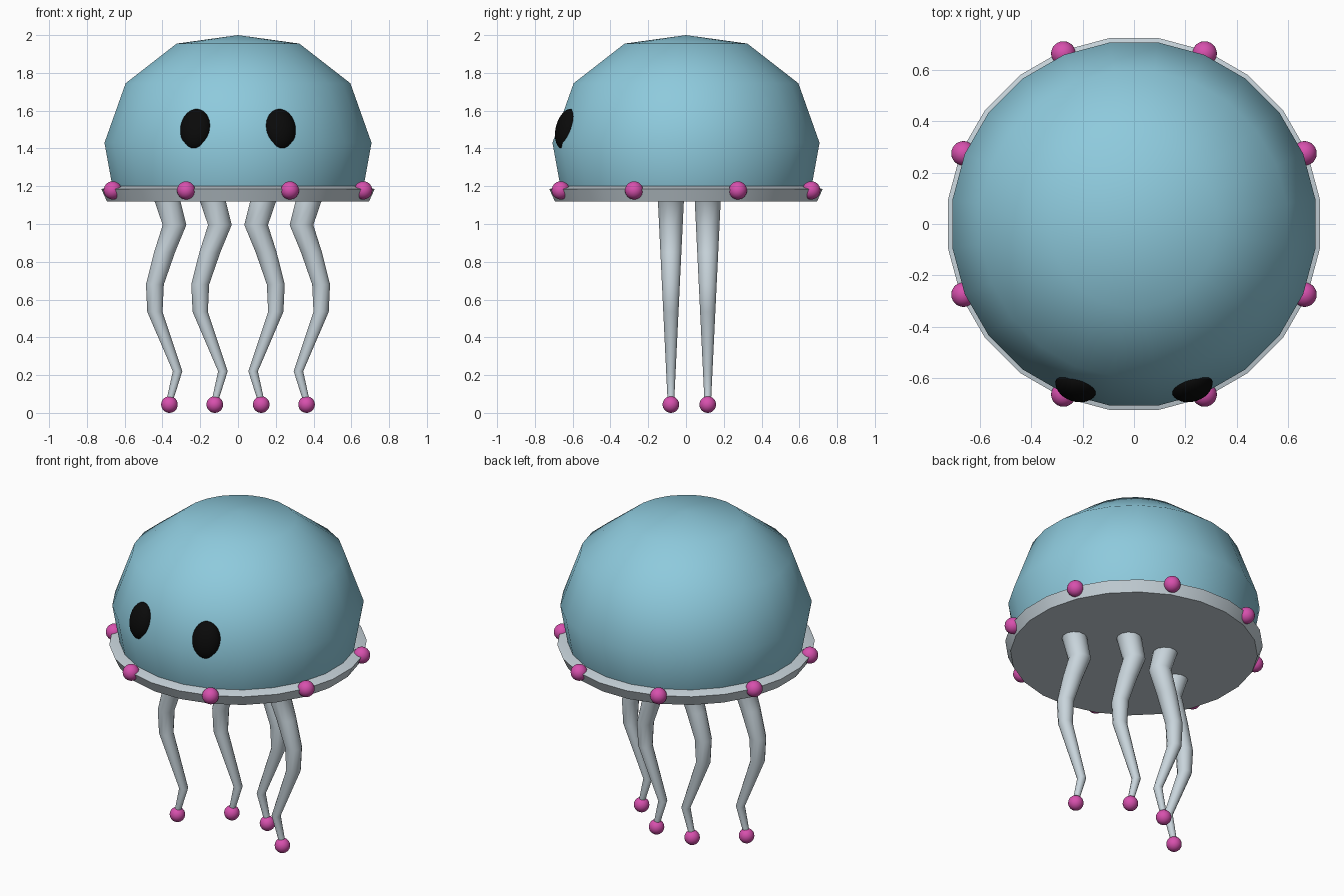
import bpy, bmesh, math
from mathutils import Matrix, Vector

if "Cube" in bpy.data.objects:
    bpy.data.objects.remove(bpy.data.objects["Cube"])


def material(name, rgb):
    m = bpy.data.materials.new(name)
    m.diffuse_color = (*rgb, 1)
    m.use_nodes = True
    m.node_tree.nodes["Principled BSDF"].inputs["Base Color"].default_value = m.diffuse_color
    return m


BLUE = material("sea blue", (0.27, 0.59, 0.72))
GREY = material("pale grey", (0.58, 0.66, 0.71))
PINK = material("pink", (0.68, 0.08, 0.42))
BLACK = material("black", (0.003, 0.003, 0.003))


def finish(name, bm, mat, angle=40):
    bmesh.ops.recalc_face_normals(bm, faces=bm.faces)
    me = bpy.data.meshes.new(name)
    bm.to_mesh(me)
    bm.free()
    ob = bpy.data.objects.new(name, me)
    bpy.context.collection.objects.link(ob)
    me.materials.append(mat)
    bpy.ops.object.select_all(action='DESELECT')
    ob.select_set(True)
    bpy.context.view_layer.objects.active = ob
    bpy.ops.object.shade_smooth_by_angle(angle=math.radians(angle))
    return ob


def loft(name, rings, sides, mat, turn=0.0, apex=None, angle=40):
    """Skin horizontal rings given as (centre, radius), with closed ends."""
    bm = bmesh.new()
    loops = []
    for c, r in rings:
        loops.append([bm.verts.new(Vector(c) + Vector((
            r * math.cos(turn + math.tau * i / sides),
            r * math.sin(turn + math.tau * i / sides), 0)))
            for i in range(sides)])
    for a, b in zip(loops, loops[1:]):
        for i in range(sides):
            j = (i + 1) % sides
            bm.faces.new((a[i], a[j], b[j], b[i]))
    bm.faces.new(loops[0])
    if apex:
        tip = bm.verts.new(apex)
        for i in range(sides):
            bm.faces.new((loops[-1][i], loops[-1][(i + 1) % sides], tip))
    else:
        bm.faces.new(loops[-1])
    return finish(name, bm, mat, angle)


def ball(name, centre, radii, mat, rot=Matrix.Identity(4)):
    bm = bmesh.new()
    bmesh.ops.create_uvsphere(bm, u_segments=24, v_segments=14, radius=1)
    m = Matrix.Translation(centre) @ rot @ Matrix.Diagonal((*radii, 1))
    bmesh.ops.transform(bm, matrix=m, verts=bm.verts)
    return finish(name, bm, mat)


HALF = math.radians(7.5)

# Bell-shaped head
dome = [(0.655, 1.15), (0.671, 1.20), (0.713, 1.43), (0.600, 1.745), (0.328, 1.955)]
loft("dome", [((0, 0, z), r) for r, z in dome], 24, BLUE, HALF, (0, 0, 2.0))

# Flared rim with a flat underside
rim = [(0.70, 1.12), (0.73, 1.185), (0.655, 1.205)]
loft("rim", [((0, 0, z), r) for r, z in rim], 24, GREY, HALF)

# Beads around the rim
for i in range(8):
    a = math.radians(22.5 + 45 * i)
    ball(f"rim_bead_{i + 1}", (0.718 * math.cos(a), 0.718 * math.sin(a), 1.178),
         (0.048,) * 3, PINK)

# Eyes, tilted to follow the dome
for side, s in (("left", -1), ("right", 1)):
    rot = (Matrix.Rotation(s * math.radians(18), 4, 'Z')
           @ Matrix.Rotation(math.radians(-14), 4, 'X'))
    ball(f"{side}_eye", (s * 0.225, -0.632, 1.503), (0.083, 0.055, 0.108), BLACK, rot)

# Wavy tapering tentacles with a bead at each tip (x offset from tip, z)
path = [(0.03, 1.17), (0.01, 1.12), (-0.027, 0.995), (0.026, 0.85), (0.077, 0.68),
        (0.077, 0.535), (-0.043, 0.22), (0.0, 0.06)]
for pair, tip_x, y in (("outer", 0.363, -0.08), ("inner", 0.123, 0.115)):
    for side, s in (("left", -1), ("right", 1)):
        rings = [((s * (tip_x + dx), y, z), 0.018 + 0.053 * (z - 0.06) / 1.06)
                 for dx, z in path]
        loft(f"{side}_{pair}_tentacle", rings[::-1], 12, GREY, math.radians(15), angle=60)
        ball(f"{side}_{pair}_tip", (s * tip_x, y, 0.044), (0.044,) * 3, PINK)
